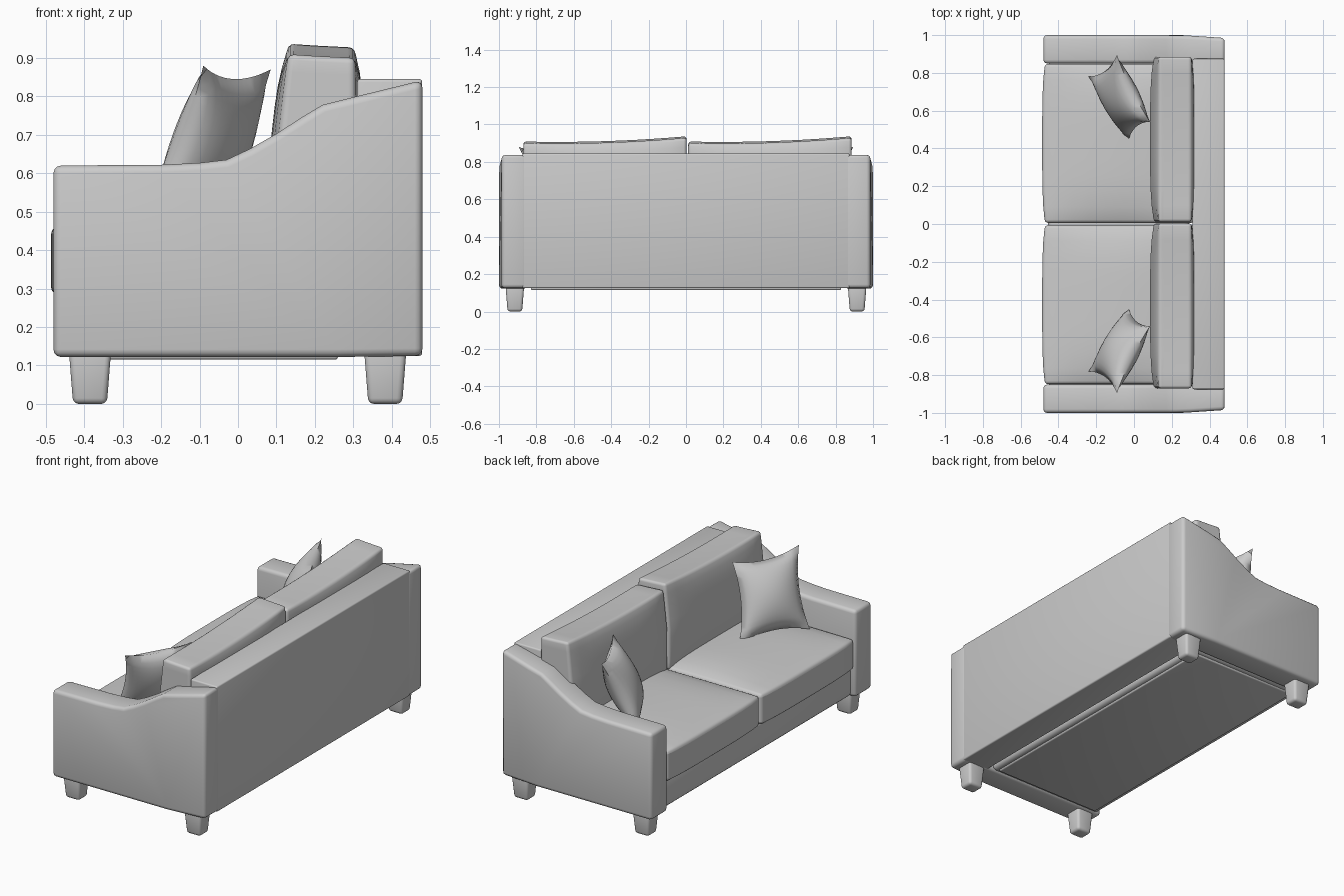
import bpy, bmesh, math
from mathutils import Vector

if "Cube" in bpy.data.objects:
    bpy.data.objects.remove(bpy.data.objects["Cube"], do_unlink=True)

fabric = bpy.data.materials.new("grey_fabric")
fabric.use_nodes = True
grey = (0.6, 0.6, 0.6, 1)
fabric.diffuse_color = grey
fabric.node_tree.nodes["Principled BSDF"].inputs["Base Color"].default_value = grey


def finish(name, bm, bevel=0, segments=3, angle=40):
    bmesh.ops.recalc_face_normals(bm, faces=bm.faces)
    mesh = bpy.data.meshes.new(name)
    bm.to_mesh(mesh)
    bm.free()
    ob = bpy.data.objects.new(name, mesh)
    bpy.context.collection.objects.link(ob)
    mesh.materials.append(fabric)
    bpy.ops.object.select_all(action="DESELECT")
    ob.select_set(True)
    bpy.context.view_layer.objects.active = ob
    if bevel:
        mod = ob.modifiers.new("soft_edges", "BEVEL")
        mod.width = bevel
        mod.segments = segments
        mod.limit_method = "ANGLE"
        mod.angle_limit = math.radians(40)
        bpy.ops.object.modifier_apply(modifier=mod.name)
    bpy.ops.object.shade_smooth_by_angle(angle=math.radians(angle))
    return ob


def box(name, low, high, bevel, cuts=0, shape=None):
    """Box between two corners; shape moves points given in -1..1 coordinates."""
    low, high = Vector(low), Vector(high)
    bm = bmesh.new()
    bmesh.ops.create_cube(bm, size=2)
    if cuts:
        bmesh.ops.subdivide_edges(bm, edges=bm.edges, cuts=cuts, use_grid_fill=True)
    for v in bm.verts:
        n = v.co.copy()
        v.co = (low + high) / 2 + Vector(a * b for a, b in zip(n, (high - low) / 2))
        if shape:
            v.co += shape(n)
    return finish(name, bm, bevel)


def extrude_profile(name, points, y0, y1, bevel):
    bm = bmesh.new()
    face = bm.faces.new([bm.verts.new((x, y0, z)) for x, z in points])
    moved = bmesh.ops.extrude_face_region(bm, geom=[face])["geom"]
    for v in moved:
        if isinstance(v, bmesh.types.BMVert):
            # the outer side draws in a little toward the back corner
            v.co.y = y1 - math.copysign(0.015 * max(0, (v.co.x - 0.25) / 0.23), y1)
    return finish(name, bm, bevel)


# Swooping arms
arm = [(-0.48, 0.122), (0.25, 0.122), (0.48, 0.125), (0.48, 0.842), (0.3, 0.798),
       (0.22, 0.778), (0.17, 0.748), (0.1, 0.703), (0.03, 0.663), (-0.03, 0.635),
       (-0.1, 0.627), (-0.2, 0.622), (-0.48, 0.62)]
for side, s in (("left", 1), ("right", -1)):
    extrude_profile(side + "_arm", arm, s * 0.85, s * 1.0, 0.02)

# Backrest, front rail and underside
box("backrest", (0.31, -0.875, 0.125), (0.479, 0.875, 0.845), 0.008)
box("base_rail", (-0.455, -0.86, 0.125), (0.29, 0.86, 0.3), 0.025)
box("underside_panel", (-0.42, -0.83, 0.115), (0.26, 0.83, 0.15), 0.008)


# Seat cushions with crowned tops and bulging fronts
def seat_shape(n):
    crown = 0.035 * (1 - n.x ** 2) * (1 - n.y ** 4) if n.z > 0 else 0
    front = -0.014 * (1 - n.y ** 4) if n.x < 0 else 0
    return Vector((front * abs(n.x), 0, crown * n.z))


for side, s in (("left", 1), ("right", -1)):
    ys = sorted((s * 0.006, s * 0.848))
    box(side + "_seat_cushion", (-0.472, ys[0], 0.285), (0.32, ys[1], 0.46), 0.035, 9, seat_shape)


# Back cushions, each with a slightly uneven top
def back_shape(n):
    swell = (1 - n.y ** 4) * (1 - n.z ** 4)
    top = max(0, n.z)
    lift = top * (0.014 * n.y + 0.012 * n.y ** 2 - 0.01 * (n.x + 1) / 2)
    return Vector((0.02 * n.x * swell + 0.025 * top * (n.x < 0) * -n.x, 0, lift))


for side, y0, y1 in (("left", 0.012, 0.885), ("right", -0.87, 0.003)):
    box(side + "_back_cushion", (0.105, y0, 0.45), (0.305, y1, 0.912), 0.035, 9, back_shape)


# Throw pillows: two puffed sheets between four pointed corners
def pillow(name, s, steps=14, puff=0.085):
    bottom_out, bottom_in = Vector((-0.24, 0.78, 0.48)), Vector((-0.03, 0.44, 0.47))
    top_out, top_in = Vector((-0.09, 0.895, 0.88)), Vector((0.085, 0.54, 0.87))
    normal = (bottom_in - bottom_out).cross(top_out - bottom_out).normalized()
    bm = bmesh.new()
    for direction in (1, -1):
        rows = []
        for i in range(steps + 1):
            row = []
            for j in range(steps + 1):
                u, v = 2 * i / steps - 1, 2 * j / steps - 1
                a = u * (1 - 0.15 * (1 - v * v)) / 2 + 0.5
                b = v * (1 - 0.15 * (1 - u * u)) / 2 + 0.5
                p = bottom_out.lerp(bottom_in, a).lerp(top_out.lerp(top_in, a), b)
                p += normal * direction * puff * ((1 - u * u) * (1 - v * v)) ** 0.6
                row.append(bm.verts.new((p.x, s * p.y, p.z)))
            rows.append(row)
        for i in range(steps):
            for j in range(steps):
                bm.faces.new((rows[i][j], rows[i + 1][j], rows[i + 1][j + 1], rows[i][j + 1]))
    bmesh.ops.remove_doubles(bm, verts=bm.verts, dist=0.0001)
    finish(name, bm, angle=80)


pillow("left_throw_pillow", 1)
pillow("right_throw_pillow", -1)

# Tapered legs
for end, x in (("front", -0.385), ("back", 0.383)):
    for side, s in (("left", 1), ("right", -1)):
        box(end + "_" + side + "_leg", (x - 0.055, s * 0.915 - 0.05, 0),
            (x + 0.055, s * 0.915 + 0.05, 0.14), 0.015, 0,
            lambda n: Vector((-0.011 * n.x, -0.011 * n.y, 0)) if n.z < 0 else Vector())
